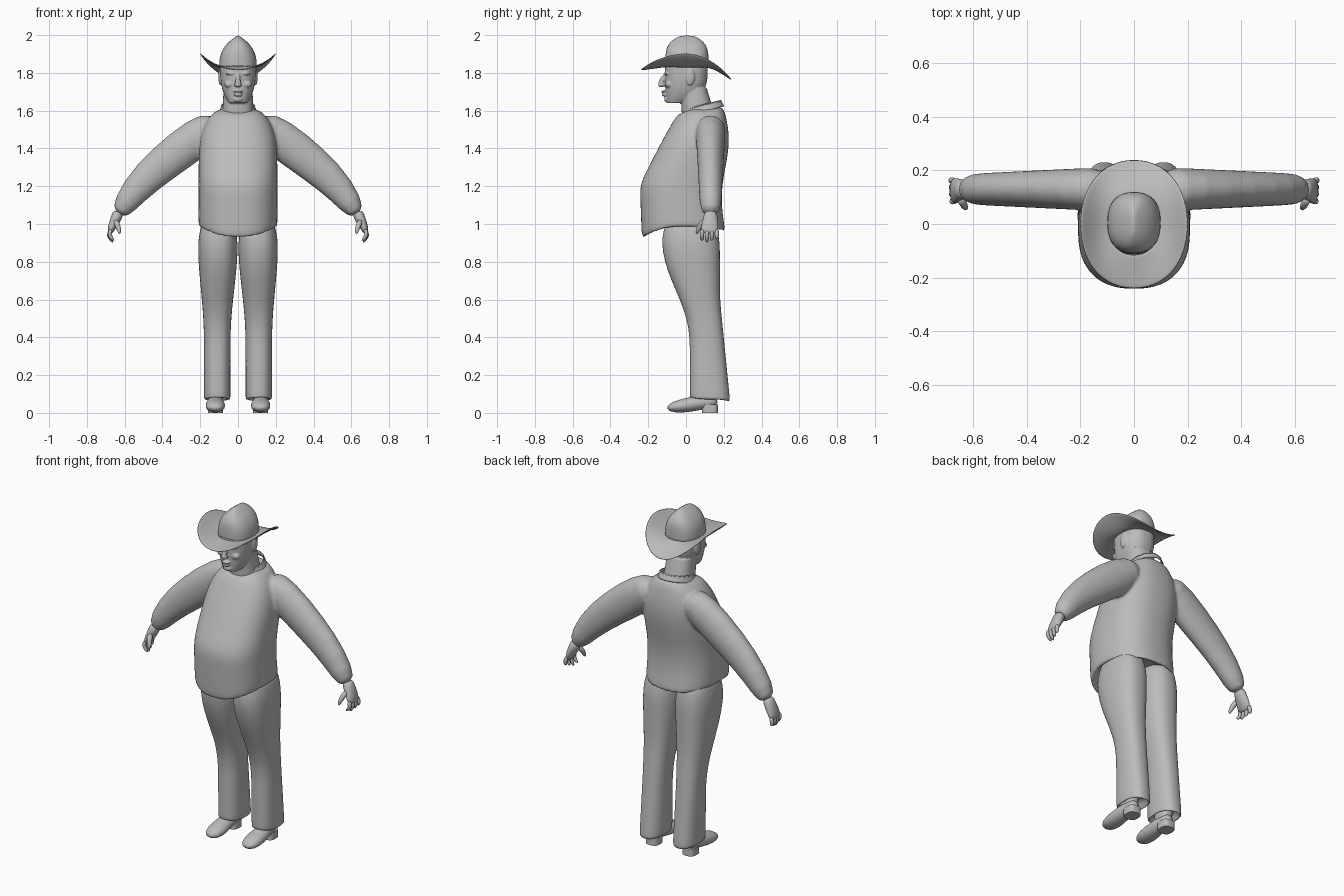
import bpy, bmesh, math
from mathutils import Vector, Matrix

default_cube = bpy.data.objects.get("Cube")
if default_cube:
    bpy.data.objects.remove(default_cube, do_unlink=True)

GREY = (0.5, 0.5, 0.5, 1)
material = bpy.data.materials.new("plain_grey")
material.use_nodes = True
material.diffuse_color = GREY
material.node_tree.nodes["Principled BSDF"].inputs["Base Color"].default_value = GREY

ALONG_X = Vector((1, 0, 0))
ALONG_Y = Vector((0, 1, 0))


def ring(z, half, front, back, center=0, inset=0, front_drop=0, back_drop=0,
         squareness=2.4, count=32):
    """Level rounded outline whose front and back edges can be lowered."""
    middle, depth = (front + back) / 2, (back - front) / 2
    points = []
    for i in range(count):
        angle = math.tau * i / count
        c, s = math.cos(angle), math.sin(angle)
        px = math.copysign(abs(c) ** (2 / squareness), c)
        py = math.copysign(abs(s) ** (2 / squareness), s)
        drop = front_drop if s < 0 else back_drop
        points.append(Vector((center + (half - inset) * px,
                              middle + (depth - inset) * py, z - drop * s * s)))
    return points


def tube(stations, across, count=16):
    """Rings along stations of (point, radius, radius measured across)."""
    path = [Vector(station[0]) for station in stations]
    rings = []
    for i, (_, radius, wide) in enumerate(stations):
        ahead = path[min(i + 1, len(path) - 1)] - path[max(i - 1, 0)]
        ahead.normalize()
        v = (across - ahead * ahead.dot(across)).normalized()
        u = ahead.cross(v)
        angles = [math.tau * k / count for k in range(count)]
        rings.append([path[i] + u * radius * math.cos(a) + v * wide * math.sin(a)
                      for a in angles])
    return rings


def build(name, lofts=(), blobs=(), closed=True, mirror=False, subsurf=0,
          voxel=0, smooth=0, solid=0):
    """Skin each list of rings, add ellipsoids, then apply the finishing stack."""
    bm = bmesh.new()
    for rings in lofts:
        rows = [[bm.verts.new(point) for point in points] for points in rings]
        count = len(rows[0])
        for low, high in zip(rows, rows[1:]):
            for k in range(count if closed else count - 1):
                after = (k + 1) % count
                bm.faces.new((low[k], low[after], high[after], high[k]))
        if not solid:
            bm.faces.new(rows[0])
            bm.faces.new(rows[-1])
    for location, size in blobs:
        placing = Matrix.LocRotScale(Vector(location), None, Vector(size))
        bmesh.ops.create_uvsphere(bm, u_segments=20, v_segments=12, radius=1, matrix=placing)
    bmesh.ops.recalc_face_normals(bm, faces=bm.faces)
    mesh = bpy.data.meshes.new(name)
    bm.to_mesh(mesh)
    bm.free()
    mesh.materials.append(material)
    mesh.shade_smooth()
    if not (subsurf or voxel):
        mesh.set_sharp_from_angle(angle=math.radians(50))
    part = bpy.data.objects.new(name, mesh)
    bpy.context.collection.objects.link(part)
    if mirror:
        part.modifiers.new("Mirror", 'MIRROR').use_mirror_merge = False
    if solid:
        part.modifiers.new("Solidify", 'SOLIDIFY').thickness = solid
    if subsurf:
        modifier = part.modifiers.new("Subdivision", 'SUBSURF')
        modifier.levels = modifier.render_levels = subsurf
    if voxel:
        modifier = part.modifiers.new("Remesh", 'REMESH')
        modifier.mode = 'VOXEL'
        modifier.voxel_size = voxel
        modifier.use_smooth_shade = True
    if smooth:
        part.modifiers.new("Smooth", 'SMOOTH').iterations = smooth


# Shirt: round belly, full upper back and a hollow hem, fused with both sleeves
def shirt_ring(t, lift=0, inset=0):
    hem, neck = max(0, 1 - 3 * t), t ** 8
    belly = min(.2 + .03 * t, .33 * (1 - t))
    return ring(.98 + .64 * t + lift, .21 - .11 * neck, -.035 - belly,
                .21 - .02 * math.sin(math.tau * t) - .02 * neck, inset=inset,
                front_drop=.055 * hem + .025 * neck, back_drop=.02 * hem - .025 * neck)


torso = [shirt_ring(0, lift=.06, inset=.03), shirt_ring(0, inset=.02)]
torso += [shirt_ring(i / 12) for i in range(13)]
sleeves = []
for side in (1, -1):
    arm = [(.1, 1.53, .08), (.2, 1.47, .11), (.4, 1.32, .1), (.55, 1.18, .08), (.64, 1.04, .05)]
    sleeves.append(tube([((side * x, .13, z), radius, .09 - .05 * x)
                         for x, z, radius in arm], ALONG_Y))
build("shirt", [torso] + sleeves, subsurf=1, voxel=.009, smooth=5)

# Collar: open turned-down band with pointed front ends
bands = []
for lower in (.015, 0, .03, .045):
    grow = .6 * abs(lower - .005)
    row = []
    for k in range(25):
        t = k / 12 - 1
        angle = math.pi / 2 + 2.5 * t
        y = .08 + (.1 + grow) * math.sin(angle)
        row.append(Vector(((.08 + grow) * math.cos(angle), y,
                           1.62 + .24 * y - lower * (1 + .4 * t ** 4))))
    bands.append(row)
build("collar", [bands], closed=False, solid=.008, subsurf=1)


# Trousers: straight flared shin widening into the hip, with a hollow cuff
def leg_ring(z, inset=0, slant=0):
    t = min(max(2 * z - .8, 0), 1)
    hip = t * t * (3 - 2 * t)
    flare = max(0, 1 - z / .6)
    inner, outer = .04 - .04 * hip, .18 + .033 * hip
    return ring(z, (outer - inner) / 2, .02 - .15 * hip, .18 + .06 * flare,
                center=(outer + inner) / 2, inset=inset,
                front_drop=-slant, back_drop=slant)


leg = [leg_ring(.12, inset=.02), leg_ring(.07, inset=.01, slant=.01), leg_ring(.07, slant=.01)]
leg += [leg_ring(i / 10) for i in range(1, 10)]
leg += [leg_ring(.96, inset=.01), leg_ring(1.05, inset=.03)]
build("trousers", [leg], mirror=True, subsurf=1)

# Boots with separate block heels
foot = tube([((.12, y, z), tall, wide) for y, z, tall, wide in (
    (-.1, .025, .01, .02), (-.07, .03, .03, .05), (0, .04, .04, .055),
    (.1, .06, .04, .04), (.17, .06, .03, .03))], ALONG_X)
ankle = [ring(z, .04, z / 2, .16, center=.12, count=16) for z in (.05, .1, .15)]
build("boots", [foot, ankle], mirror=True, subsurf=1)
heel = [ring(z, .04, .085, .17, center=.12, squareness=3) for z in (0, .045)]
build("boot_heels", [heel], mirror=True)

# Hands: palm, four curled fingers and a thumb
palm = tube([((.63, .13, 1.07), .03, .035), ((.645, .13, 1.03), .03, .038),
             ((.67, .125, .98), .022, .05), ((.68, .122, .945), .01, .042)], ALONG_Y)
digits = [tube([((.65, .1, 1.02), .016, .018), ((.635, .07, .99), .015, .015),
                ((.625, .055, .945), .008, .008)], ALONG_Y)]
for i in range(4):
    y, curl = .085 + .026 * i, .008 * (3 - i)
    tip = .9 + .01 * abs(i - 1)
    digits.append(tube([((.672, y, .975), .012, .012), ((.686, y, .94), .012, .012),
                        ((.678 - curl, y, tip), .008, .008)], ALONG_Y))
build("hands", [palm] + digits, mirror=True, subsurf=1)

# Head: skull and jaw fused with neck, nose, lips, chin, brows, cheeks and ears
skull = []
for i in range(9):
    t = i / 8
    jaw = (1 - t) ** 3
    skull.append(ring(1.64 + .2 * t, .095 - .047 * jaw, -.112 + .012 * jaw,
                      .115 - .12 * jaw * (1 - t)))
neck = [ring(1.55, .085, -.02, .16), ring(1.72, .076, -.03, .11)]
nose = tube([((0, -.1, 1.8), .01, .01), ((0, -.125, 1.765), .014, .012),
             ((0, -.135, 1.74), .014, .016)], ALONG_X)
nose_tip, upper_lip, lower_lip, chin = [
    ((0, y, z), size) for y, z, size in (
        (-.13, 1.736, (.02, .018, .012)), (-.117, 1.7, (.026, .015, .007)),
        (-.114, 1.684, (.023, .015, .008)), (-.1, 1.66, (.026, .016, .016)))]
features = [nose_tip, upper_lip, lower_lip, chin]
for side in (1, -1):
    brow = ((side * .038, -.1, 1.796), (.028, .016, .008))
    cheek = ((side * .045, -.09, 1.74), (.028, .02, .02))
    ear = ((side * .094, .022, 1.78), (.01, .024, .046))
    features += [brow, cheek, ear]
build("head", [skull, neck, nose], features, voxel=.0045, smooth=3)
build("eyes", blobs=[((.037, -.092, 1.773), (.016, .014, .008))], mirror=True)

# Hat crown narrowing to a pinched ridge
crown = []
for i in range(11):
    t = min(i / 10, .99)
    depth = .115 - .085 * t ** 5
    crown.append(ring(1.82 + .18 * t, .1 - .1 * t ** 3, .005 - depth, .005 + depth))
build("hat_crown", [crown], subsurf=1)

# Hat brim curled up at the sides and dipping at front and back
brim = []
for i in range(7):
    t = i / 6
    half, depth = .095 + .104 * t, .115 + .127 * t
    outline = ring(1.836, half, -depth, depth, squareness=2.15, count=48)
    for point in outline:
        angle = math.atan2(point.y / depth, point.x / half)
        dip = .018 * t if point.y < 0 else .07 * t ** 1.3
        point.z += .07 * t ** 1.6 * math.cos(angle) ** 2 - dip * math.sin(angle) ** 2
    brim.append(outline)
build("hat_brim", [brim], solid=.006, subsurf=1)
